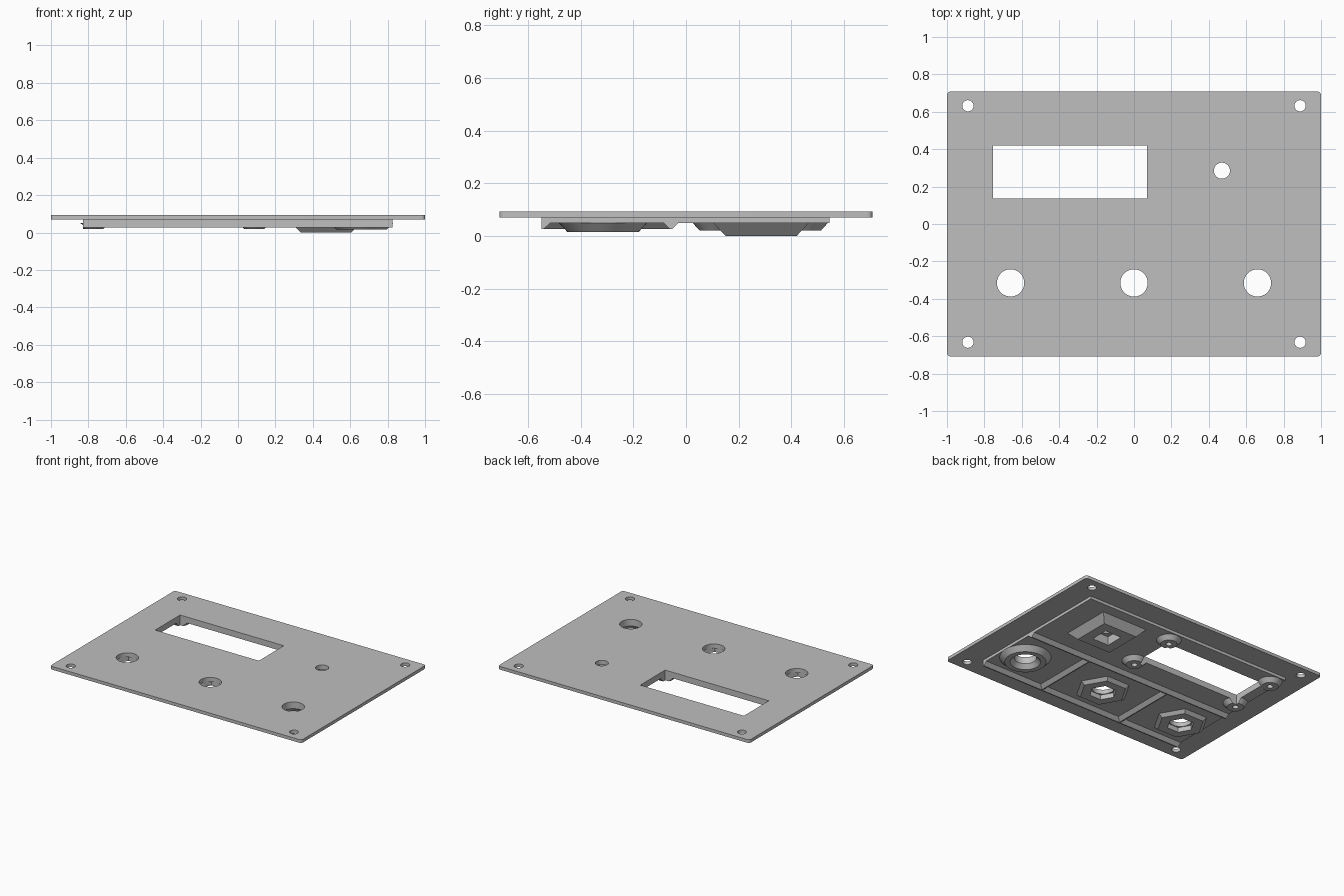
import bpy, bmesh, math
from mathutils import Matrix, Vector

cube = bpy.data.objects.get("Cube")
if cube:
    bpy.data.objects.remove(cube, do_unlink=True)

# Single grey plastic
grey = bpy.data.materials.new("panel grey")
grey.use_nodes = True
COLOUR = (0.52, 0.52, 0.52, 1)
grey.diffuse_color = COLOUR
grey.node_tree.nodes["Principled BSDF"].inputs["Base Color"].default_value = COLOUR

# Heights, from the underside up
TOP, LIP, FLOOR, RIB = 0.093, 0.07, 0.05, 0.026
POCKET = 0.062
LEFT, RIGHT, FRONT, BACK = -0.83, 0.825, -0.548, 0.545
KNOB_Y, KNOBS = -0.315, (-0.66, 0, 0.66)
LAMP = (0.47, 0.285)
POSTS = [(x, y) for x in (-0.773, 0.087) for y in (0.107, 0.457)]


def frustum(bm, x, y, z0, z1, r0, r1, sides=48, turn=0):
    m = Matrix.Translation((x, y, (z0 + z1) / 2)) @ Matrix.Rotation(math.radians(turn), 4, 'Z')
    bmesh.ops.create_cone(bm, cap_ends=True, segments=sides, radius1=r0,
                          radius2=r1, depth=z1 - z0, matrix=m)


def box(bm, x0, x1, y0, y1, z0, z1):
    m = Matrix.Translation(((x0 + x1) / 2, (y0 + y1) / 2, (z0 + z1) / 2))
    m = m @ Matrix.Diagonal((x1 - x0, y1 - y0, z1 - z0, 1))
    return bmesh.ops.create_cube(bm, size=1, matrix=m)["verts"]


def prism(bm, profile, offset):
    face = bm.faces.new([bm.verts.new(p) for p in profile])
    made = bmesh.ops.extrude_face_region(bm, geom=[face])["geom"]
    verts = [v for v in made if isinstance(v, bmesh.types.BMVert)]
    bmesh.ops.translate(bm, verts=verts, vec=Vector(offset))
    bmesh.ops.recalc_face_normals(bm, faces=bm.faces)


def finish(name, bm, cutters=()):
    mesh = bpy.data.meshes.new(name)
    bm.to_mesh(mesh)
    bm.free()
    mesh.materials.append(grey)
    obj = bpy.data.objects.new(name, mesh)
    bpy.context.collection.objects.link(obj)
    for cutter in cutters:
        mod = obj.modifiers.new("cut " + cutter.name, 'BOOLEAN')
        mod.operation = 'DIFFERENCE'
        mod.solver = 'EXACT'
        mod.object = cutter
    if cutters:
        deps = bpy.context.evaluated_depsgraph_get()
        cut = bpy.data.meshes.new_from_object(obj.evaluated_get(deps))
        obj.modifiers.clear()
        obj.data = cut
    return obj


# Cutter for everything that goes right through
bm = bmesh.new()
box(bm, -0.755, 0.07, 0.137, 0.42, -0.1, 0.2)
frustum(bm, *LAMP, -0.1, 0.2, 0.043, 0.043)
for x in KNOBS:
    frustum(bm, x, KNOB_Y, -0.1, 0.2, 0.073, 0.073)
for x in (-0.888, 0.888):
    for y in (-0.632, 0.632):
        frustum(bm, x, y, -0.1, 0.2, 0.03, 0.03, 32)
through = finish("through_cutter", bm)

# Cutter for blind pockets: lamp socket, nut seats, screw holes, countersink
bm = bmesh.new()
frustum(bm, *LAMP, -0.05, POCKET, 0.092, 0.092, 4, 45)
for x in KNOBS[:2]:
    frustum(bm, x, KNOB_Y, -0.05, POCKET, 0.09, 0.09, 6, 30)
frustum(bm, KNOBS[2], KNOB_Y, 0.005, 0.045, 0.108, 0.073)
for x, y in POSTS:
    frustum(bm, x, y, -0.05, POCKET, 0.02, 0.02, 24)
pockets = finish("pocket_cutter", bm)

# Cutter that trims the outer posts flush with the raised block
bm = bmesh.new()
box(bm, -1.2, LEFT, -1, 1, -0.1, 0.2)
trim = finish("edge_cutter", bm)
helpers = [through, pockets, trim]
for h in helpers:
    h.hide_render = True

parts = []

# Cover plate with rounded corners
bm = bmesh.new()
box(bm, -1, 1, -0.708, 0.708, LIP, TOP)
upright = [e for e in bm.edges if abs(e.verts[0].co.z - e.verts[1].co.z) > 0.01]
bmesh.ops.bevel(bm, geom=upright, offset=0.02, segments=5, profile=0.5, affect='EDGES')
parts.append(finish("cover_plate", bm, [through]))

# Raised block below the plate
bm = bmesh.new()
box(bm, LEFT, RIGHT, FRONT, BACK, FLOOR, LIP)
parts.append(finish("raised_block", bm, [through, pockets]))

# Front rib: upright outside, sloped inside
length = (RIGHT - LEFT, 0, 0)
bm = bmesh.new()
prism(bm, [(LEFT, FRONT, FLOOR), (LEFT, FRONT, RIB),
           (LEFT, FRONT + 0.008, RIB), (LEFT, FRONT + 0.033, FLOOR)], length)
parts.append(finish("front_rib", bm))

# Long divider and the two short ribs, sloped on both sides
SECTION = [(-0.029, FLOOR), (-0.004, RIB), (0.004, RIB), (0.029, FLOOR)]
bm = bmesh.new()
prism(bm, [(LEFT, -0.057 + w, z) for w, z in SECTION], length)
parts.append(finish("divider_rib", bm))
for side, x in (("right", -0.33), ("left", 0.33)):
    bm = bmesh.new()
    prism(bm, [(x + w, FRONT + 0.004, z) for w, z in SECTION], (0, -0.057 - FRONT - 0.004, 0))
    parts.append(finish(side + "_cross_rib", bm))

# Square lamp boss
bm = bmesh.new()
frustum(bm, *LAMP, 0, FLOOR, 0.135 * math.sqrt(2), 0.182 * math.sqrt(2), 4, 45)
parts.append(finish("lamp_boss", bm, [through, pockets]))

# Hexagonal nut bosses and the round knob boss
for side, x in zip(("right", "middle"), KNOBS):
    bm = bmesh.new()
    frustum(bm, x, KNOB_Y, 0.028, FLOOR, 0.157, 0.182, 6, 30)
    parts.append(finish(side + "_nut_boss", bm, [through, pockets]))
bm = bmesh.new()
frustum(bm, KNOBS[2], KNOB_Y, 0.015, FLOOR, 0.135, 0.168)
parts.append(finish("round_boss", bm, [through, pockets]))

# Conical screw posts at the window corners
for i, (x, y) in enumerate(POSTS):
    bm = bmesh.new()
    frustum(bm, x, y, 0.02, FLOOR, 0.055, 0.082, 40)
    parts.append(finish("screw_post_%d" % (i + 1), bm, [through, pockets, trim]))

for h in helpers:
    bpy.data.objects.remove(h, do_unlink=True)

# Smooth the round walls, keep the edges crisp
bpy.ops.object.select_all(action='DESELECT')
for p in parts:
    p.select_set(True)
bpy.context.view_layer.objects.active = parts[0]
bpy.ops.object.shade_smooth_by_angle(angle=math.radians(30))
